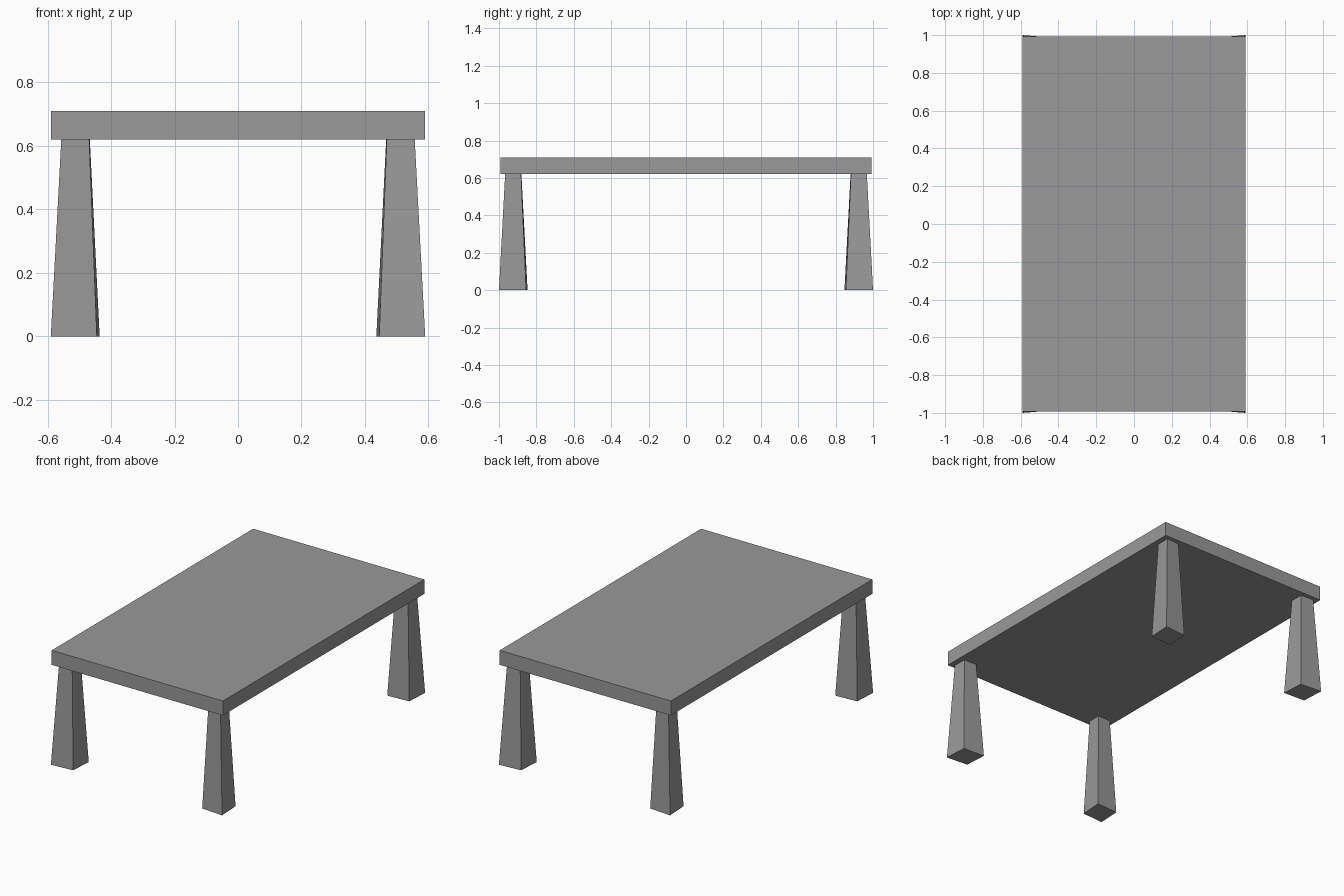
import bpy
import bmesh

cube = bpy.data.objects.get("Cube")
if cube:
    bpy.data.objects.remove(cube, do_unlink=True)

# Single plain grey
grey = bpy.data.materials.new("grey")
grey.use_nodes = True
colour = (0.32, 0.32, 0.32, 1)
grey.diffuse_color = colour
grey.node_tree.nodes["Principled BSDF"].inputs["Base Color"].default_value = colour


def loft(name, bottom, top, z0, z1):
    """Solid between two four-sided outlines at heights z0 and z1."""
    bm = bmesh.new()
    low = [bm.verts.new((x, y, z0)) for x, y in bottom]
    high = [bm.verts.new((x, y, z1)) for x, y in top]
    bm.faces.new(low)
    bm.faces.new(high)
    for i in range(4):
        j = (i + 1) % 4
        bm.faces.new((low[i], low[j], high[j], high[i]))
    bmesh.ops.recalc_face_normals(bm, faces=bm.faces)
    mesh = bpy.data.meshes.new(name)
    bm.to_mesh(mesh)
    bm.free()
    mesh.materials.append(grey)
    obj = bpy.data.objects.new(name, mesh)
    bpy.context.collection.objects.link(obj)
    return obj


# Flat slab top
HX, HY, UNDER, TOP = 0.59, 0.992, 0.62, 0.71
slab = [(-HX, -HY), (HX, -HY), (HX, HY), (-HX, HY)]
loft("table_top", slab, slab, UNDER, TOP)

# Tapered legs, slightly skewed at the foot, mirrored to each corner
foot = [(0.59, 1.0), (0.445, 0.988), (0.436, 0.847), (0.582, 0.855)]
head = [(0.557, 0.967), (0.469, 0.963), (0.467, 0.88), (0.555, 0.882)]
for side, sx in (("left", 1), ("right", -1)):
    for end, sy in (("front", -1), ("back", 1)):
        loft(f"{end}_{side}_leg",
             [(x * sx, y * sy) for x, y in foot],
             [(x * sx, y * sy) for x, y in head], 0, UNDER)
